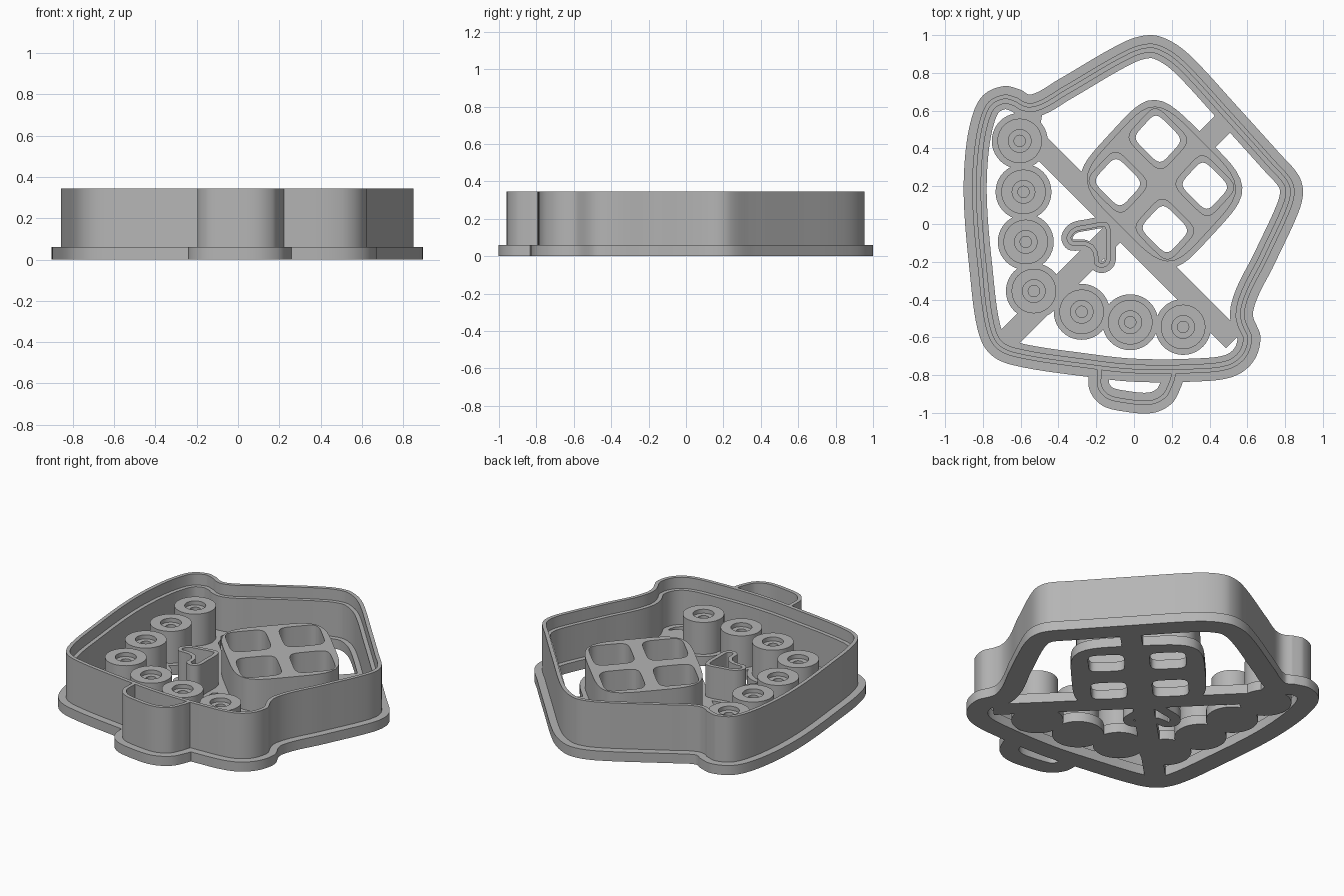
import bpy
import math
from mathutils import Vector

if "Cube" in bpy.data.objects:
    bpy.data.objects.remove(bpy.data.objects["Cube"])

BASE, STAMP, TOP = 0.06, 0.26, 0.345

plastic = bpy.data.materials.new("grey plastic")
plastic.use_nodes = True
GREY = (0.46, 0.46, 0.46, 1)
plastic.diffuse_color = GREY
plastic.node_tree.nodes["Principled BSDF"].inputs["Base Color"].default_value = GREY


def finish(obj):
    obj.data.materials.clear()
    obj.data.materials.append(plastic)
    bpy.ops.object.select_all(action='DESELECT')
    obj.select_set(True)
    bpy.context.view_layer.objects.active = obj
    bpy.ops.object.shade_smooth_by_angle(angle=math.radians(30))


def make(name, verts, faces):
    mesh = bpy.data.meshes.new(name)
    mesh.from_pydata(verts, [], faces)
    mesh.validate()
    obj = bpy.data.objects.new(name, mesh)
    bpy.context.collection.objects.link(obj)
    finish(obj)
    return obj


def smooth_path(points, closed=True, steps=7):
    """Rounded path through the given points."""
    p = [Vector(q) for q in points]
    n = len(p)
    pick = (lambda i: p[i % n]) if closed else (lambda i: p[max(0, min(n - 1, i))])
    out = []
    for i in range(n if closed else n - 1):
        a, b, c, d = (pick(i + k) for k in (-1, 0, 1, 2))
        for s in range(steps):
            t = s / steps
            # tangents scaled to the segment keep long runs straight
            m0 = (c - a).normalized() * (c - b).length
            m1 = (d - b).normalized() * (c - b).length
            out.append(b * (2*t**3 - 3*t*t + 1) + m0 * (t**3 - 2*t*t + t)
                       + c * (3*t*t - 2*t**3) + m1 * (t**3 - t*t))
    if not closed:
        out.append(p[-1])
    return out


def sweep(name, path, section, closed=True):
    """Sweep a closed (inset, height) section along a clockwise path."""
    n, m = len(path), len(section)
    verts = []
    for i, p in enumerate(path):
        before = path[i - 1] if closed or i else p
        after = path[(i + 1) % n] if closed or i < n - 1 else p
        t = (after - before).normalized()
        inward = Vector((t.y, -t.x))
        for inset, z in section:
            q = p + inward * inset
            verts.append((q.x, q.y, z))
    faces = []
    for i in range(n if closed else n - 1):
        a, b = i * m, (i + 1) % n * m
        for k in range(m):
            j = (k + 1) % m
            faces.append((a + k, a + j, b + j, b + k))
    if not closed:
        faces += [tuple(range(m)), tuple(reversed(range((n - 1) * m, n * m)))]
    return make(name, verts, faces)


def plate(name, loops, z0, z1):
    """Flat plate from one outline, further loops being holes."""
    curve = bpy.data.curves.new(name, 'CURVE')
    curve.dimensions = '2D'
    curve.fill_mode = 'BOTH'
    curve.extrude = (z1 - z0) / 2
    for loop in loops:
        spline = curve.splines.new('POLY')
        spline.points.add(len(loop) - 1)
        for pt, q in zip(spline.points, loop):
            pt.co = (q.x, q.y, 0, 1)
        spline.use_cyclic_u = True
    obj = bpy.data.objects.new(name, curve)
    obj.location.z = (z0 + z1) / 2
    bpy.context.collection.objects.link(obj)
    bpy.ops.object.select_all(action='DESELECT')
    obj.select_set(True)
    bpy.context.view_layer.objects.active = obj
    bpy.ops.object.convert(target='MESH')
    finish(bpy.context.view_layer.objects.active)


def bar(name, a, b, width=0.12):
    a, b = Vector(a), Vector(b)
    t = (b - a).normalized() * width / 2
    s = Vector((-t.y, t.x))
    plate(name, [[a - s, b - s, b + s, a + s]], 0, BASE)


# Outer cutter: foot flange, wall and thin cutting lip
outline = smooth_path([
    (0.09, 1.0), (0.2, 0.965), (0.31, 0.88), (0.54, 0.63), (0.77, 0.375),
    (0.87, 0.26), (0.895, 0.17), (0.87, 0.06), (0.75, -0.2), (0.63, -0.465),
    (0.67, -0.6), (0.63, -0.73), (0.52, -0.81), (0.3, -0.835), (0, -0.835),
    (-0.24, -0.81), (-0.65, -0.745), (-0.77, -0.68), (-0.83, -0.55),
    (-0.87, -0.25), (-0.9, 0.1), (-0.895, 0.35), (-0.86, 0.56), (-0.8, 0.68),
    (-0.69, 0.73), (-0.6, 0.71), (-0.545, 0.685), (-0.4, 0.765), (-0.05, 0.965)])
sweep("outer_cutter_wall", outline, [
    (0, 0), (0, BASE), (0.045, BASE), (0.045, TOP), (0.068, TOP),
    (0.068, 0.275), (0.092, 0.275), (0.092, BASE), (0.122, BASE), (0.122, 0)])

# Small front loop
loop = smooth_path([
    (0.27, -0.79), (0.25, -0.86), (0.2, -0.95), (0.1, -1.0), (-0.05, -0.993),
    (-0.17, -0.96), (-0.235, -0.88), (-0.24, -0.77)], closed=False)
sweep("front_loop_wall", loop, [
    (0, 0), (0, BASE), (0.045, BASE), (0.045, TOP), (0.068, TOP),
    (0.068, BASE), (0.11, BASE), (0.11, 0)], closed=False)

# Window stamp: tilted rounded frame with four openings
centre, U, V = Vector((0.145, 0.212)), Vector((0.27, -0.27)), Vector((0.23, 0.25))


def rounded(mid, size, power, count=64):
    pts = []
    for i in range(count):
        a = math.tau * i / count
        c, s = math.cos(a), math.sin(a)
        r = size / (abs(c)**power + abs(s)**power)**(1 / power)
        pts.append(mid + U * c * r + V * s * r)
    return pts


cells = [centre + U * i * 0.46 + V * j * 0.46 for i in (-1, 1) for j in (-1, 1)]
plate("window_foot", [rounded(centre, 1.0, 4.5)]
      + [rounded(c, 0.27, 5) for c in cells], 0, BASE)
plate("window_stamp", [rounded(centre, 0.92, 4.5)]
      + [rounded(c, 0.35, 5) for c in cells], BASE, STAMP)

# Row of bead stamps along the left and front edges
beads = [(-0.605, 0.44), (-0.585, 0.17), (-0.573, -0.095), (-0.53, -0.355),
         (-0.277, -0.465), (-0.02, -0.52), (0.26, -0.545)]
bead_section = [(0.148, 0), (0.148, BASE), (0.118, BASE), (0.118, STAMP),
                (0.06, STAMP), (0.06, 0.235), (0.03, 0.235), (0.03, BASE), (0, BASE)]
for number, (x, y) in enumerate(beads, 1):
    verts, faces, count, m = [], [], 40, len(bead_section)
    for i in range(count):
        a = math.tau * i / count
        verts += [(x + r * math.cos(a), y + r * math.sin(a), z) for r, z in bead_section]
        b, c = i * m, (i + 1) % count * m
        faces += [(b + k, c + k, c + k + 1, b + k + 1) for k in range(m - 2)]
    # close the underside and the floor of the hole
    faces.append(tuple(i * m for i in reversed(range(count))))
    faces.append(tuple(i * m + m - 2 for i in range(count)))
    make(f"bead_stamp_{number}", verts, faces)

# Heart stamp
heart = smooth_path([
    (-0.385, -0.07), (-0.34, 0.0), (-0.25, 0.025), (-0.14, 0.035), (-0.1, -0.01),
    (-0.095, -0.12), (-0.105, -0.22), (-0.17, -0.26), (-0.235, -0.225),
    (-0.25, -0.15), (-0.35, -0.135)], steps=5)
sweep("heart_stamp", heart, [
    (0, 0), (0, BASE), (0.028, BASE), (0.028, STAMP), (0.052, STAMP),
    (0.052, BASE), (0.06, BASE), (0.06, 0)])

# Cross bars joining the stamps to the rim
bar("long_bar", (-0.56, 0.475), (0.53, -0.615))
bar("left_bar", (-0.67, -0.61), (-0.02, 0.04))
bar("right_bar", (0.34, 0.4), (0.55, 0.61))
bar("bead_link", (-0.55, 0.5), (-0.53, 0.62), 0.1)
